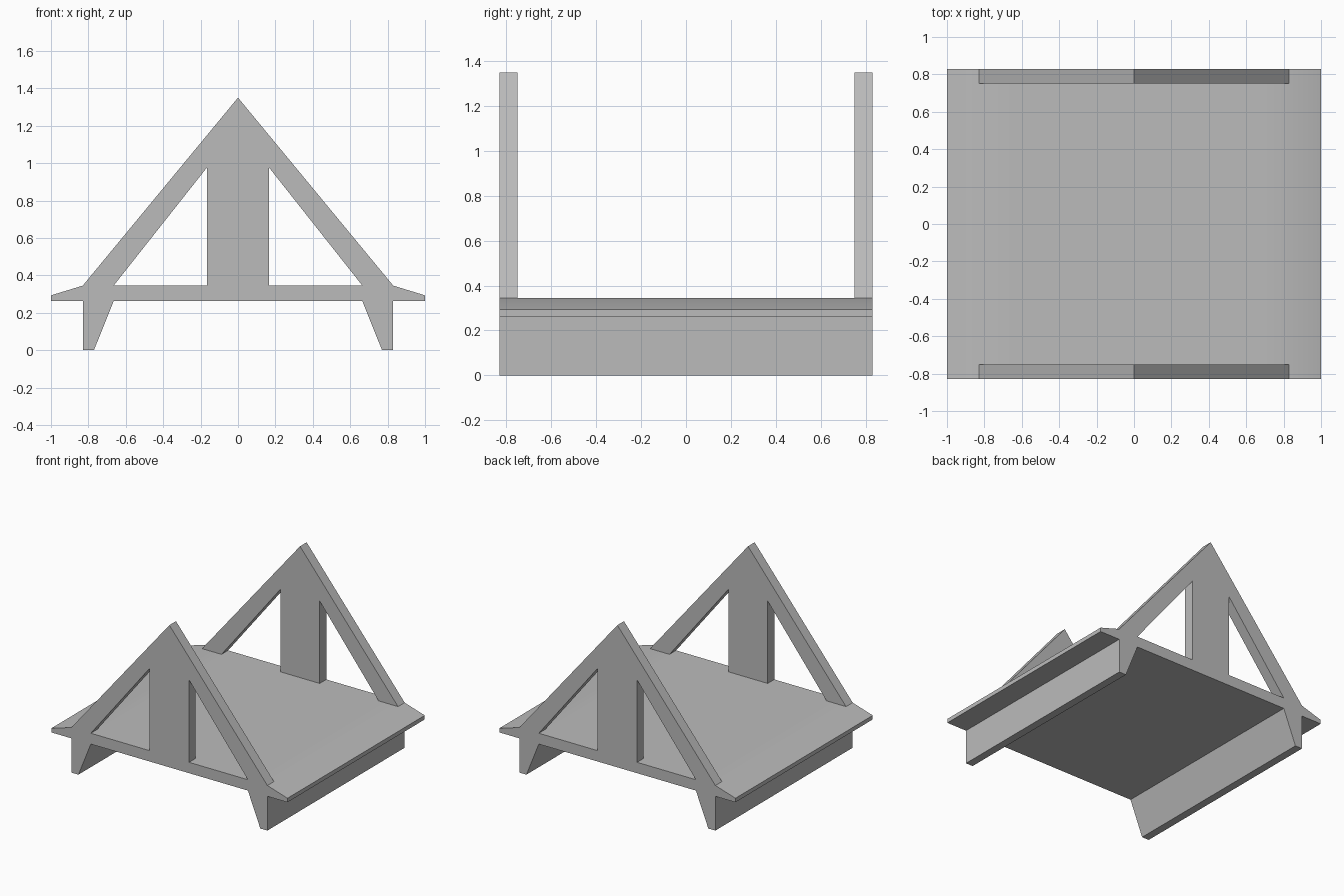
import bpy
import bmesh
from math import radians

cube = bpy.data.objects.get("Cube")
if cube:
    bpy.data.objects.remove(cube, do_unlink=True)

grey = bpy.data.materials.new("plain_grey")
grey.use_nodes = True
colour = (0.5, 0.5, 0.5, 1)
grey.diffuse_color = colour
grey.node_tree.nodes["Principled BSDF"].inputs["Base Color"].default_value = colour

HALF_DEPTH = 0.83
DECK_TOP = 0.345
DECK_UNDER = 0.262


def mirrored(half):
    """Complete a right-hand outline with its mirror image across x = 0."""
    return half + [(-x, z) for x, z in reversed(half) if x > 0]


def extrude_profile(name, outline, y0, y1):
    """Extrude an x-z outline from y0 to y1."""
    bm = bmesh.new()
    face = bm.faces.new([bm.verts.new((x, y0, z)) for x, z in outline])
    result = bmesh.ops.extrude_face_region(bm, geom=[face])
    moved = [v for v in result["geom"] if isinstance(v, bmesh.types.BMVert)]
    bmesh.ops.translate(bm, verts=moved, vec=(0, y1 - y0, 0))
    bmesh.ops.recalc_face_normals(bm, faces=bm.faces)
    mesh = bpy.data.meshes.new(name)
    bm.to_mesh(mesh)
    bm.free()
    mesh.materials.append(grey)
    obj = bpy.data.objects.new(name, mesh)
    bpy.context.collection.objects.link(obj)
    return obj


# Deck with sloping eaves and a tapered skid under each side
deck_half = [
    (0.665, DECK_TOP), (0.83, DECK_TOP), (1, 0.293), (1, DECK_UNDER),
    (0.83, DECK_UNDER), (0.83, 0), (0.77, 0), (0.665, DECK_UNDER),
]
deck = extrude_profile("deck", mirrored(deck_half), -HALF_DEPTH, HALF_DEPTH)

# Triangular end frames: two rafters and a wide centre post
frame_half = [
    (0, 1.35), (0.83, DECK_TOP), (0.665, DECK_TOP),
    (0.167, 0.975), (0.167, DECK_TOP),
]
for name, y0 in (("front_frame", -HALF_DEPTH), ("back_frame", HALF_DEPTH - 0.08)):
    extrude_profile(name, mirrored(frame_half), y0, y0 + 0.08)

# Soft blend where the deck meets its eaves
bpy.ops.object.select_all(action="DESELECT")
deck.select_set(True)
bpy.context.view_layer.objects.active = deck
bpy.ops.object.shade_smooth_by_angle(angle=radians(30))
